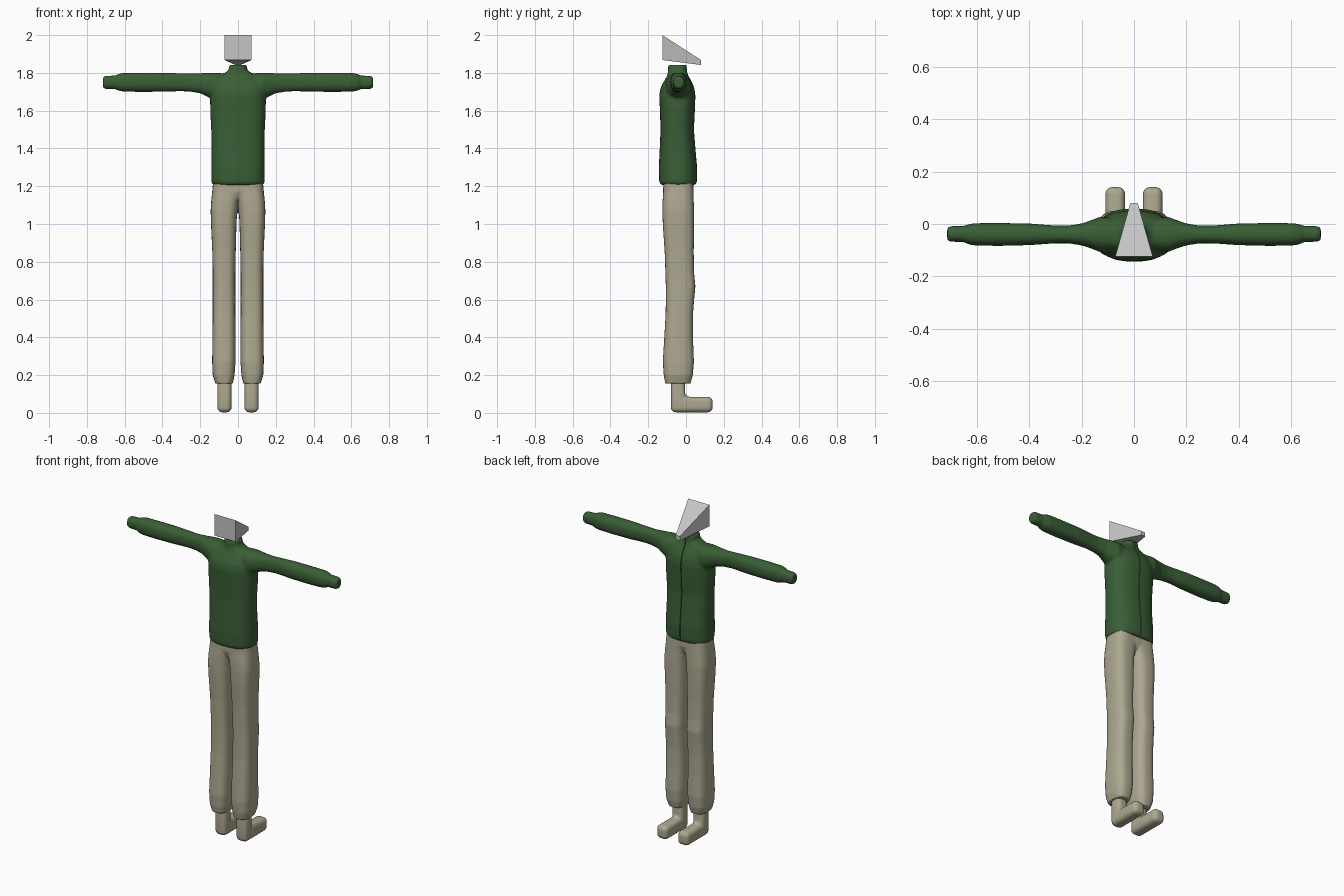
import bpy, bmesh, math
from mathutils import Vector

if "Cube" in bpy.data.objects:
    bpy.data.objects.remove(bpy.data.objects["Cube"])


def material(name, rgb):
    m = bpy.data.materials.new(name)
    m.diffuse_color = (*rgb, 1)
    m.use_nodes = True
    m.node_tree.nodes["Principled BSDF"].inputs["Base Color"].default_value = m.diffuse_color
    return m


GREEN = material("dark green cloth", (0.042, 0.112, 0.036))
BEIGE = material("beige cloth", (0.42, 0.39, 0.28))
GREY = material("light grey", (0.56, 0.56, 0.56))


def loft(bm, rings, axis="z", side=1, power=2.5, n=32):
    """Closed skin over superellipse rings (t, u0, u1, v0, v1)."""
    loops = []
    for t, u0, u1, v0, v1 in rings:
        loop = []
        for i in range(n):
            a = 2 * math.pi * i / n
            c, s = math.cos(a), math.sin(a)
            u = (u0 + u1) / 2 + (u1 - u0) / 2 * math.copysign(abs(c) ** (2 / power), c)
            v = (v0 + v1) / 2 + (v1 - v0) / 2 * math.copysign(abs(s) ** (2 / power), s)
            loop.append(bm.verts.new((side * u, v, t) if axis == "z" else (side * t, u, v)))
        loops.append(loop)
    for a, b in zip(loops, loops[1:]):
        for i in range(n):
            j = (i + 1) % n
            bm.faces.new((a[i], a[j], b[j], b[i]))
    bm.faces.new(loops[0][::-1])
    bm.faces.new(loops[-1])


def make(name, bm, mat):
    bmesh.ops.recalc_face_normals(bm, faces=bm.faces)
    me = bpy.data.meshes.new(name)
    bm.to_mesh(me)
    bm.free()
    me.materials.append(mat)
    ob = bpy.data.objects.new(name, me)
    bpy.context.collection.objects.link(ob)
    return ob


def blend(ob, voxel, rounds):
    """Fuse overlapping lofts into one soft skin."""
    r = ob.modifiers.new("fuse", "REMESH")
    r.mode, r.voxel_size, r.use_smooth_shade = "VOXEL", voxel, True
    s = ob.modifiers.new("soften", "SMOOTH")
    s.factor, s.iterations = 0.5, rounds


def cut(ob, cutter):
    b = ob.modifiers.new("cut", "BOOLEAN")
    b.operation, b.object, b.solver = "DIFFERENCE", cutter, "EXACT"
    cutter.hide_render = True


def finish(ob, mat, angle=40):
    """Apply the modifiers and shade smooth."""
    dg = bpy.context.evaluated_depsgraph_get()
    ob.data = bpy.data.meshes.new_from_object(ob.evaluated_get(dg))
    ob.modifiers.clear()
    ob.data.materials.clear()
    ob.data.materials.append(mat)
    bpy.ops.object.select_all(action="DESELECT")
    ob.select_set(True)
    bpy.context.view_layer.objects.active = ob
    bpy.ops.object.shade_smooth_by_angle(angle=math.radians(angle))


# Jacket: torso with collar, plus both sleeves
bm = bmesh.new()
loft(bm, [(1.207, -.135, .135, -.135, .052), (1.225, -.142, .142, -.142, .058),
          (1.30, -.142, .142, -.144, .059), (1.40, -.14, .14, -.139, .05),
          (1.50, -.142, .142, -.135, .042), (1.60, -.147, .147, -.138, .047),
          (1.68, -.148, .148, -.142, .05), (1.72, -.145, .145, -.135, .044),
          (1.755, -.13, .13, -.117, .03), (1.785, -.10, .10, -.10, .012),
          (1.803, -.065, .065, -.096, .006), (1.815, -.05, .05, -.095, .004),
          (1.842, -.046, .046, -.095, .005)])
for side in (-1, 1):
    loft(bm, [(.05, -.10, .02, 1.66, 1.797), (.13, -.108, .028, 1.66, 1.80),
              (.16, -.095, .016, 1.672, 1.80), (.20, -.082, .002, 1.692, 1.798),
              (.25, -.074, -.006, 1.70, 1.796), (.30, -.074, -.006, 1.703, 1.798),
              (.40, -.081, .002, 1.70, 1.801), (.52, -.084, .004, 1.699, 1.801),
              (.61, -.082, .003, 1.701, 1.80), (.637, -.077, -.002, 1.707, 1.793),
              (.648, -.069, -.007, 1.714, 1.786), (.70, -.068, -.008, 1.714, 1.785),
              (.714, -.063, -.013, 1.72, 1.779)], "x", side, 2.3)
jacket = make("jacket", bm, GREEN)
blend(jacket, .006, 9)

# Neck opening and narrow opening down the jacket
bm = bmesh.new()
loft(bm, [(1.79, -.034, .034, -.083, -.007), (1.9, -.034, .034, -.083, -.007)])
neck_hole = make("neck_cutter", bm, GREEN)
bm = bmesh.new()
loft(bm, [(1.1, -.002, .002, .005, .1), (1.77, -.002, .002, .005, .1),
          (1.9, -.002, .002, -.03, .1)], power=8, n=16)
slit = make("opening_cutter", bm, GREEN)
cut(jacket, neck_hole)
cut(jacket, slit)
finish(jacket, GREEN)
for helper in (neck_hole, slit):
    bpy.data.objects.remove(helper)

# Trousers: hips and two legs
bm = bmesh.new()
loft(bm, [(1.135, -.12, .12, -.105, .025), (1.17, -.137, .137, -.12, .038),
          (1.235, -.13, .13, -.12, .038)], power=3)
for side in (-1, 1):
    loft(bm, [(.155, .028, .12, -.11, .024), (.20, .018, .134, -.118, .036),
              (.27, .013, .137, -.123, .042), (.40, .013, .135, -.115, .037),
              (.52, .014, .134, -.108, .037), (.60, .014, .134, -.107, .043),
              (.67, .014, .134, -.107, .05), (.74, .014, .134, -.109, .043),
              (.85, .012, .136, -.113, .041), (1.0, .008, .143, -.123, .043),
              (1.07, .004, .145, -.125, .043), (1.12, -.004, .142, -.124, .041),
              (1.17, -.02, .137, -.121, .04), (1.235, -.03, .131, -.12, .038)],
         side=side, power=2.8)
trousers = make("trousers", bm, BEIGE)
blend(trousers, .006, 4)
finish(trousers, BEIGE)

# Feet: rounded L-shaped profile
for side, label in ((-1, "left"), (1, "right")):
    bm = bmesh.new()
    profile = [(-.08, .19), (-.006, .19), (-.006, .085), (.141, .085), (.141, .003), (-.08, .003)]
    x0, x1 = sorted((side * .034, side * .109))
    face = bm.faces.new([bm.verts.new((x0, y, z)) for y, z in profile])
    geom = bmesh.ops.extrude_face_region(bm, geom=[face])["geom"]
    bmesh.ops.translate(bm, vec=Vector((x1 - x0, 0, 0)),
                        verts=[v for v in geom if isinstance(v, bmesh.types.BMVert)])
    foot = make(label + "_foot", bm, BEIGE)
    b = foot.modifiers.new("round", "BEVEL")
    b.width, b.segments = .026, 5
    finish(foot, BEIGE)

# Head: flat-sided wedge, wide at the front
bm = bmesh.new()
ends = [[bm.verts.new((x, y, z)) for x, z in ((-w, lo), (w, lo), (w, hi), (-w, hi))]
        for w, y, lo, hi in ((.072, -.125, 1.868, 2.0), (.014, .08, 1.842, 1.868))]
bm.faces.new(ends[0])
bm.faces.new(ends[1][::-1])
for i in range(4):
    j = (i + 1) % 4
    bm.faces.new((ends[0][i], ends[0][j], ends[1][j], ends[1][i]))
make("head", bm, GREY)
